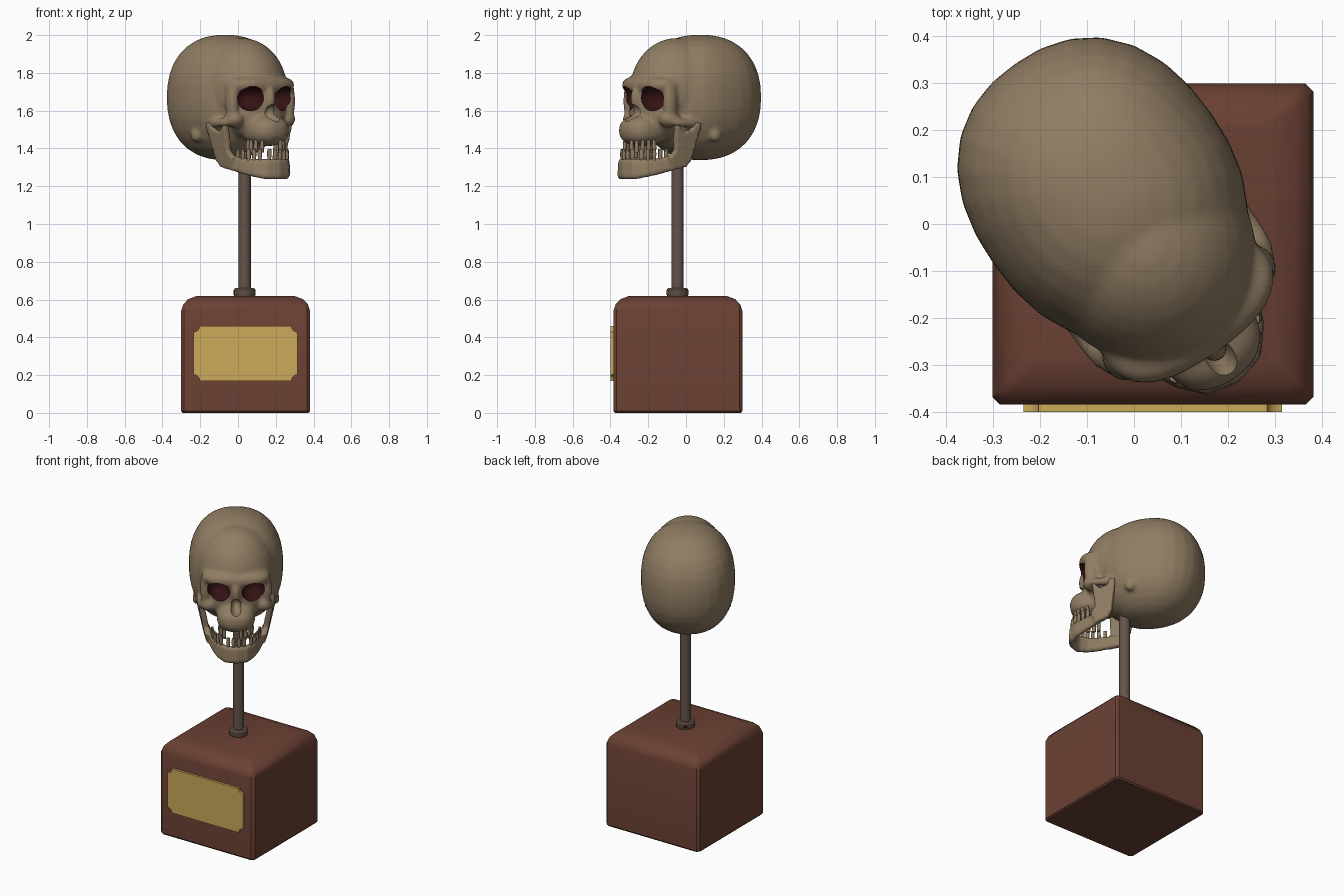
import bpy, bmesh, math
from mathutils import Matrix, Vector

if "Cube" in bpy.data.objects:
    bpy.data.objects.remove(bpy.data.objects["Cube"])

TURN = Matrix.Rotation(math.radians(35), 4, 'Z') @ Matrix.Translation((-0.012, 0, 0))
POLE = (0.035, -0.045)

def material(name, rgb):
    m = bpy.data.materials.new(name)
    m.diffuse_color = (*rgb, 1)
    m.use_nodes = True
    m.node_tree.nodes["Principled BSDF"].inputs["Base Color"].default_value = m.diffuse_color
    return m

BONE = material("bone", (0.28, 0.205, 0.125))
SOCKET = material("dark_red_socket", (0.035, 0.006, 0.007))
WOOD = material("red_brown_wood", (0.145, 0.052, 0.033))
BRASS = material("brass", (0.60, 0.40, 0.10))
METAL = material("brown_metal", (0.13, 0.09, 0.07))

def finish(bm, name, mats, matrix=Matrix(), angle=35):
    bmesh.ops.recalc_face_normals(bm, faces=bm.faces)
    me = bpy.data.meshes.new(name)
    bm.to_mesh(me)
    bm.free()
    for m in mats:
        me.materials.append(m)
    me.shade_smooth()
    me.set_sharp_from_angle(angle=math.radians(angle))
    ob = bpy.data.objects.new(name, me)
    bpy.context.collection.objects.link(ob)
    ob.matrix_world = matrix
    return ob

def blob(bm, c, r, n=2.0, mirror=False):
    """Superellipsoid; optionally with its mirror image across x."""
    for s in ((1, -1) if mirror else (1,)):
        vs = bmesh.ops.create_uvsphere(bm, u_segments=28, v_segments=18, radius=1)['verts']
        for v in vs:
            k = sum(abs(a) ** n for a in v.co) ** (-1 / n)
            v.co = Vector((c[0] * s + v.co.x * k * r[0], c[1] + v.co.y * k * r[1], c[2] + v.co.z * k * r[2]))

def loft(bm, rings):
    """Closed solid through rings of equal point count."""
    vr = [[bm.verts.new(p) for p in ring] for ring in rings]
    for a, b in zip(vr, vr[1:]):
        for i in range(len(a)):
            j = (i + 1) % len(a)
            bm.faces.new((a[i], a[j], b[j], b[i]))
    bm.faces.new(vr[0])
    bm.faces.new(vr[-1])

def bake(ob):
    """Apply the modifier stack."""
    bpy.context.view_layer.update()
    dg = bpy.context.evaluated_depsgraph_get()
    me = bpy.data.meshes.new_from_object(ob.evaluated_get(dg))
    ob.modifiers.clear()
    ob.data = me

def remesh(ob, voxel, smooth):
    m = ob.modifiers.new("merge", 'REMESH')
    m.mode = 'VOXEL'
    m.voxel_size = voxel
    m.use_smooth_shade = True
    s = ob.modifiers.new("soften", 'SMOOTH')
    s.factor = 0.5
    s.iterations = smooth

# wooden base: chamfered square rings with a rounded top
def square(z, inset, h=0.3415, c=0.016):
    h -= inset
    pts = [(h, -h + c), (h, h - c), (h - c, h), (-h + c, h), (-h, h - c), (-h, -h + c), (-h + c, -h), (h - c, -h)]
    return [(0.04 + x, -0.043 + y, z) for x, y in pts]

bm = bmesh.new()
loft(bm, [square(*p) for p in ((0, 0.008), (0.01, 0), (0.54, 0), (0.575, 0.012), (0.602, 0.038), (0.62, 0.085))])
finish(bm, "base", [WOOD])

# brass plate with scooped corners
bm = bmesh.new()
outline = []
for cx, cz, start in ((0.315, 0.46, 270), (-0.235, 0.46, 360), (-0.235, 0.17, 90), (0.315, 0.17, 180)):
    for i in range(5):
        a = math.radians(start - i * 22.5)
        outline.append((cx + 0.032 * math.cos(a), cz + 0.032 * math.sin(a)))
loft(bm, [[(x, y, z) for x, z in outline] for y in (-0.40, -0.38)])
finish(bm, "plaque", [BRASS])

# pole and collar
def lathe(name, prof, mat, seg=20):
    bm = bmesh.new()
    loft(bm, [[(POLE[0] + r * math.cos(2 * math.pi * i / seg), POLE[1] + r * math.sin(2 * math.pi * i / seg), z)
               for i in range(seg)] for r, z in prof])
    return finish(bm, name, [mat])

lathe("pole", [(0.033, 0.61), (0.033, 1.45)], METAL)
lathe("collar", [(0.052, 0.615), (0.058, 0.625), (0.058, 0.65), (0.05, 0.661)], METAL)
bm = bmesh.new()
blob(bm, (POLE[0] - 0.031, POLE[1] + 0.046, 0.64), (0.01, 0.01, 0.01))
finish(bm, "collar_screw", [SOCKET])

# skull: overlapping masses merged into one skin (local face looks to -y)
bm = bmesh.new()
blob(bm, (0, 0.10, 1.67), (0.282, 0.325, 0.332), 2.3)               # cranium
blob(bm, (0, -0.05, 1.71), (0.235, 0.255, 0.275))                   # forehead
blob(bm, (0, -0.21, 1.735), (0.205, 0.115, 0.055), 2.5)             # brow
blob(bm, (0, -0.17, 1.60), (0.165, 0.135, 0.16), 2.4)               # face core
blob(bm, (0, -0.275, 1.495), (0.115, 0.118, 0.083), 2.4)            # upper jaw
blob(bm, (0, -0.30, 1.665), (0.032, 0.045, 0.075))                  # nose bridge
blob(bm, (0.165, -0.215, 1.555), (0.052, 0.06, 0.045), 2, True)     # cheekbones
blob(bm, (0.183, -0.222, 1.65), (0.032, 0.042, 0.11), 2, True)      # outer socket rims
blob(bm, (0.213, -0.10, 1.535), (0.022, 0.13, 0.024), 2.5, True)    # cheek arches
blob(bm, (0.236, 0.035, 1.47), (0.026, 0.032, 0.038), 2, True)      # ear bumps
skull = finish(bm, "skull", [BONE, SOCKET], TURN)
remesh(skull, 0.012, 6)

# eye sockets and nose opening
EYE, EYE_R = Vector((0.105, -0.29, 1.665)), (0.070, 0.10, 0.066)
bm = bmesh.new()
blob(bm, EYE, EYE_R, 2, True)
blob(bm, (0, -0.36, 1.588), (0.036, 0.085, 0.048))
cutter = finish(bm, "socket_cutter", [BONE], TURN)
cutter.hide_render = True
cut = skull.modifiers.new("sockets", 'BOOLEAN')
cut.operation = 'DIFFERENCE'
cut.solver = 'EXACT'
cut.object = cutter
bake(skull)
bpy.data.objects.remove(cutter)
me = skull.data
me.materials.clear()
me.materials.append(BONE)
me.materials.append(SOCKET)

def in_eye(p):
    q = Vector((abs(p.x), p.y, p.z)) - EYE
    return sum((a / r) ** 2 for a, r in zip(q, EYE_R)) < 1.02

for f in me.polygons:
    f.material_index = int(all(in_eye(me.vertices[i].co) for i in f.vertices))
me.shade_smooth()
me.set_sharp_from_angle(angle=math.radians(40))

# lower jaw: swept body plus two upright plates
body = [(0.0, -0.383, 1.236, 1.345, 0.020), (0.06, -0.368, 1.236, 1.345, 0.020), (0.10, -0.322, 1.247, 1.345, 0.019),
        (0.128, -0.26, 1.262, 1.350, 0.018), (0.155, -0.18, 1.285, 1.362, 0.018), (0.172, -0.12, 1.305, 1.375, 0.016)]
path = [(-x, *rest) for x, *rest in body[:0:-1]] + body
bm = bmesh.new()
rings = []
for i, (x, y, zb, zt, t) in enumerate(path):
    a, b = path[max(i - 1, 0)], path[min(i + 1, len(path) - 1)]
    d = Vector((b[0] - a[0], b[1] - a[1], 0)).normalized()
    nrm = Vector((d.y, -d.x, 0))
    mid, h = Vector((x, y, (zb + zt) / 2)), (zt - zb) / 2
    rings.append([mid + nrm * t * sx + Vector((0, 0, h * sz)) for sx, sz in
                  ((1.1, -0.7), (0.9, 0.7), (0.5, 1), (-0.5, 1), (-0.9, 0.7), (-0.9, -0.7), (-0.4, -1), (0.6, -1))])
loft(bm, rings)
ramus = [(-0.092, 1.335), (-0.12, 1.30), (-0.20, 1.283), (-0.225, 1.35), (-0.195, 1.385), (-0.20, 1.46), (-0.208, 1.525),
         (-0.185, 1.525), (-0.16, 1.49), (-0.11, 1.50), (-0.09, 1.54), (-0.055, 1.535), (-0.065, 1.48), (-0.08, 1.40)]
for s in (1, -1):
    loft(bm, [[(s * (0.177 + 0.2 * (z - 1.31) + 0.15 * (y + 0.1) + o), y, z) for y, z in ramus] for o in (-0.018, 0.018)])
jaw = finish(bm, "lower_jaw", [BONE], TURN)
remesh(jaw, 0.009, 4)
bake(jaw)
jaw.data.materials.clear()
jaw.data.materials.append(BONE)
jaw.data.shade_smooth()

# teeth: small tapered blocks set around each arch
def teeth(name, arch, angles, z0, z1):
    cy, rx, ry = arch
    bm = bmesh.new()
    for deg in angles:
        a = math.radians(deg)
        m = Matrix.Translation((rx * math.sin(a), cy - ry * math.cos(a), 0)) @ Matrix.Rotation(
            math.atan2(ry * math.sin(a), rx * math.cos(a)), 4, 'Z')
        rows = []
        for z, w, d in ((z0, 0.008, 0.007), ((z0 + z1) / 2, 0.011, 0.010), (z1, 0.010, 0.006)):
            rows.append([m @ Vector((w * p, d * q, z)) for p, q in
                         ((1, 0.5), (0.5, 1), (-0.5, 1), (-1, 0.5), (-1, -0.5), (-0.5, -1), (0.5, -1), (1, -0.5))])
        loft(bm, rows)
    return finish(bm, name, [BONE], TURN, 50)

teeth("lower_teeth", (-0.20, 0.142, 0.182), (-84, -72, -60, -49, -38, -19, -6, 7, 20, 39, 51, 62, 73, 84), 1.335, 1.398)
teeth("upper_teeth", (-0.265, 0.097, 0.105), (-100, -84, -66, -46, 18, 36, 54, 72, 90), 1.445, 1.378)
